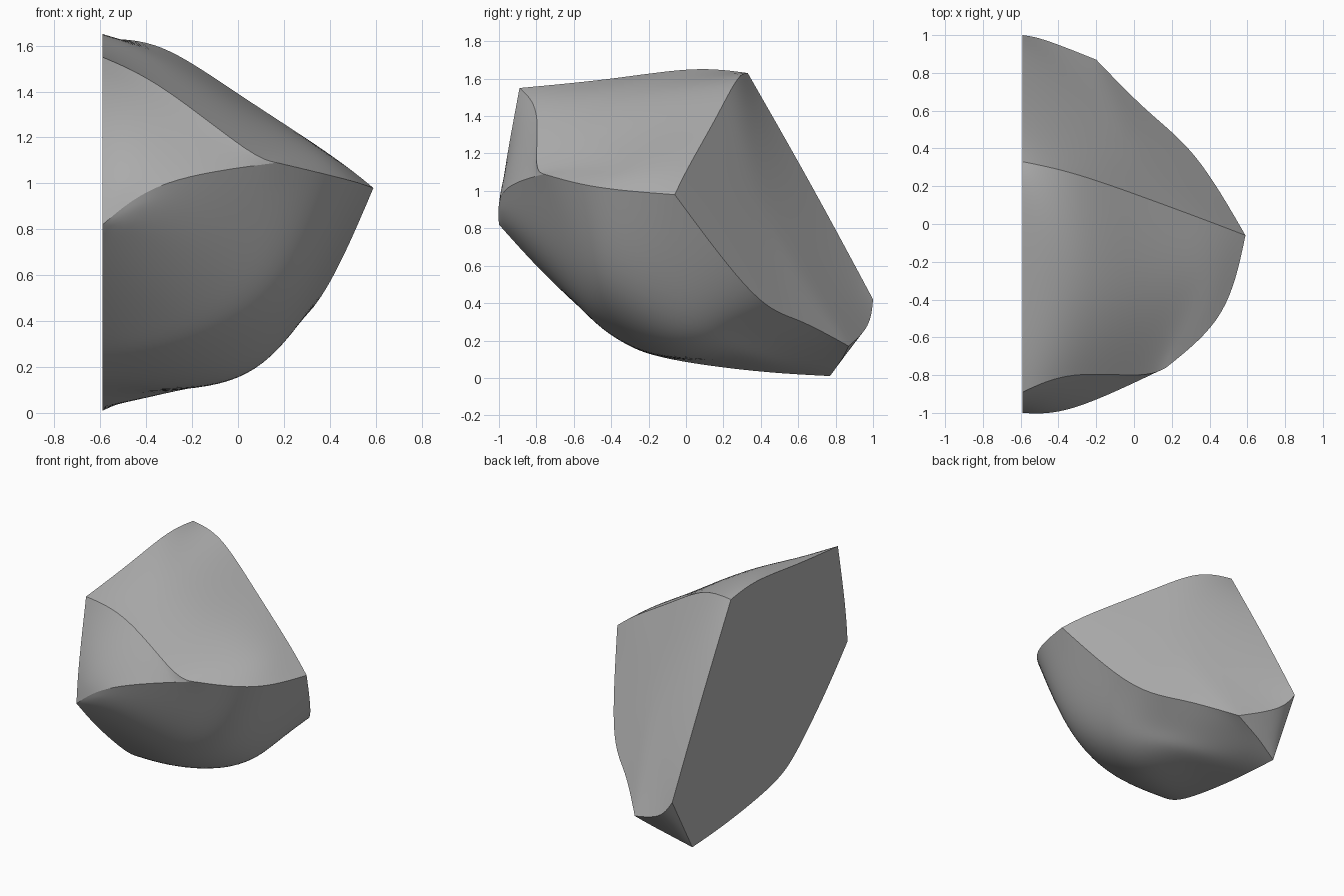
import bpy
import bmesh

cube = bpy.data.objects.get("Cube")
if cube:
    bpy.data.objects.remove(cube, do_unlink=True)

SIDE = -0.59  # plane of the flat cut side


def on_cut(*pairs):
    """Points lying on the flat cut side, given as (y, z)."""
    return [(SIDE, y, z) for y, z in pairs]


# Outline of the flat cut side, split into named runs
keel = on_cut((-.78, .58), (-.55, .36), (-.38, .22), (-.2, .13),
              (.1, .07), (.45, .03), (.77, .01))
nose, brow, front_mid = on_cut((-1, .82), (-.89, 1.55), (-.97, 1.1))
heel, back_mid, crown = on_cut((1, .42), (.67, 1.03), (.33, 1.63))
crest_back, crest_front = on_cut((.03, 1.65), (-.4, 1.6))

# Underside, from near the keel out to the rim
apex = (.59, -.06, .98)
belly = [(-.48, -.87, .7), (-.25, -.6, .43), (-.2, -.42, .27), (-.15, -.1, .13),
         (-.15, .25, .12), (-.35, .5, .08), (-.43, .82, .08)]
flank = [(-.35, -.92, .83), (0, -.65, .65), (.2, -.42, .5), (.2, -.08, .33),
         (.12, .2, .25), (-.1, .5, .19), (-.3, .85, .13)]
rim = [(-.31, -.97, 1), (.17, -.76, 1.09), (.46, -.47, 1.02), apex,
       (.33, .35, .46), (.07, .6, .31), (-.2, .87, .17)]

# Upper creases and the gentle bulges between them
ridge = [crown, (-.33, .27, 1.59), (0, .16, 1.39), (.38, .02, 1.14), apex]
lip = [brow, (-.32, -.8, 1.41), (.02, -.8, 1.16), rim[1]]
swell = [(-.3, -.33, 1.52), (.05, -.35, 1.3), (.33, -.3, 1.14)]
back_centre = (-.05, .44, .85)
heel_edge = (-.46, .97, .28)


def underside():
    rows = [keel, belly, flank, rim]
    faces = []
    for low, high in zip(rows, rows[1:]):
        faces.append([nose, low[0], high[0]])
        for i in range(len(keel) - 1):
            faces.append([low[i], low[i + 1], high[i + 1], high[i]])
    return faces


def top():
    left, middle, right = swell
    return [[brow, lip[1], left, crest_front],
            [lip[1], lip[2], middle, left],
            [lip[2], lip[3], right, middle],
            [rim[1], rim[2], right],
            [rim[2], apex, ridge[3], right],
            [right, ridge[3], ridge[2], middle],
            [middle, ridge[2], ridge[1], left],
            [left, ridge[1], crown, crest_back],
            [left, crest_back, crest_front]]


def front():
    return [[brow, front_mid, rim[0], lip[1]],
            [front_mid, nose, rim[0]],
            [lip[1], rim[0], rim[1], lip[2]]]


def back():
    edge = ridge[1:4] + rim[4:] + [heel_edge]
    faces = [[a, b, back_centre] for a, b in zip(edge, edge[1:])
             if a != ridge[3]]
    faces.append([ridge[3], apex, rim[4], back_centre])
    faces.append([crown, ridge[1], back_centre, back_mid])
    faces.append([heel_edge, heel, back_mid, back_centre])
    return faces


def heel_facet():
    return [[heel, heel_edge, keel[-1]],
            [heel_edge, rim[-1], flank[-1], belly[-1], keel[-1]]]


def cut_side():
    return [[nose] + keel + [heel, back_mid, crown, crest_back,
                             crest_front, brow, front_mid]]


# Join the facets on shared points, creasing every edge between facets
bm = bmesh.new()
crease = bm.edges.layers.float.new("crease_edge")
facet = bm.faces.layers.int.new("facet")
verts = {}
for number, build in enumerate([underside, top, front, back, heel_facet, cut_side]):
    for points in build():
        for p in points:
            if p not in verts:
                verts[p] = bm.verts.new(p)
        face = bm.faces.new([verts[p] for p in points])
        face[facet] = number
        face.smooth = True
bmesh.ops.recalc_face_normals(bm, faces=bm.faces)
for edge in bm.edges:
    if len({f[facet] for f in edge.link_faces}) > 1:
        edge[crease] = 1
        edge.smooth = False
mesh = bpy.data.meshes.new("rock_chunk")
bm.to_mesh(mesh)
bm.free()

rock = bpy.data.objects.new("rock_chunk", mesh)
bpy.context.collection.objects.link(rock)
subsurf = rock.modifiers.new("smooth_stone", "SUBSURF")
subsurf.levels = subsurf.render_levels = 3

# Push the cage out so the smoothed stone passes through its points
goal = [v.co.copy() for v in mesh.vertices]
for step in range(5):
    bpy.context.view_layer.update()
    smoothed = rock.evaluated_get(bpy.context.evaluated_depsgraph_get()).data
    miss = [g - smoothed.vertices[i].co for i, g in enumerate(goal)]
    for vert, offset in zip(mesh.vertices, miss):
        vert.co += offset * 0.8
    mesh.update()
    rock.update_tag()

# Plain grey stone
stone = bpy.data.materials.new("grey_stone")
stone.use_nodes = True
grey = (0.45, 0.45, 0.45, 1)
stone.diffuse_color = grey
stone.node_tree.nodes["Principled BSDF"].inputs["Base Color"].default_value = grey
mesh.materials.append(stone)
